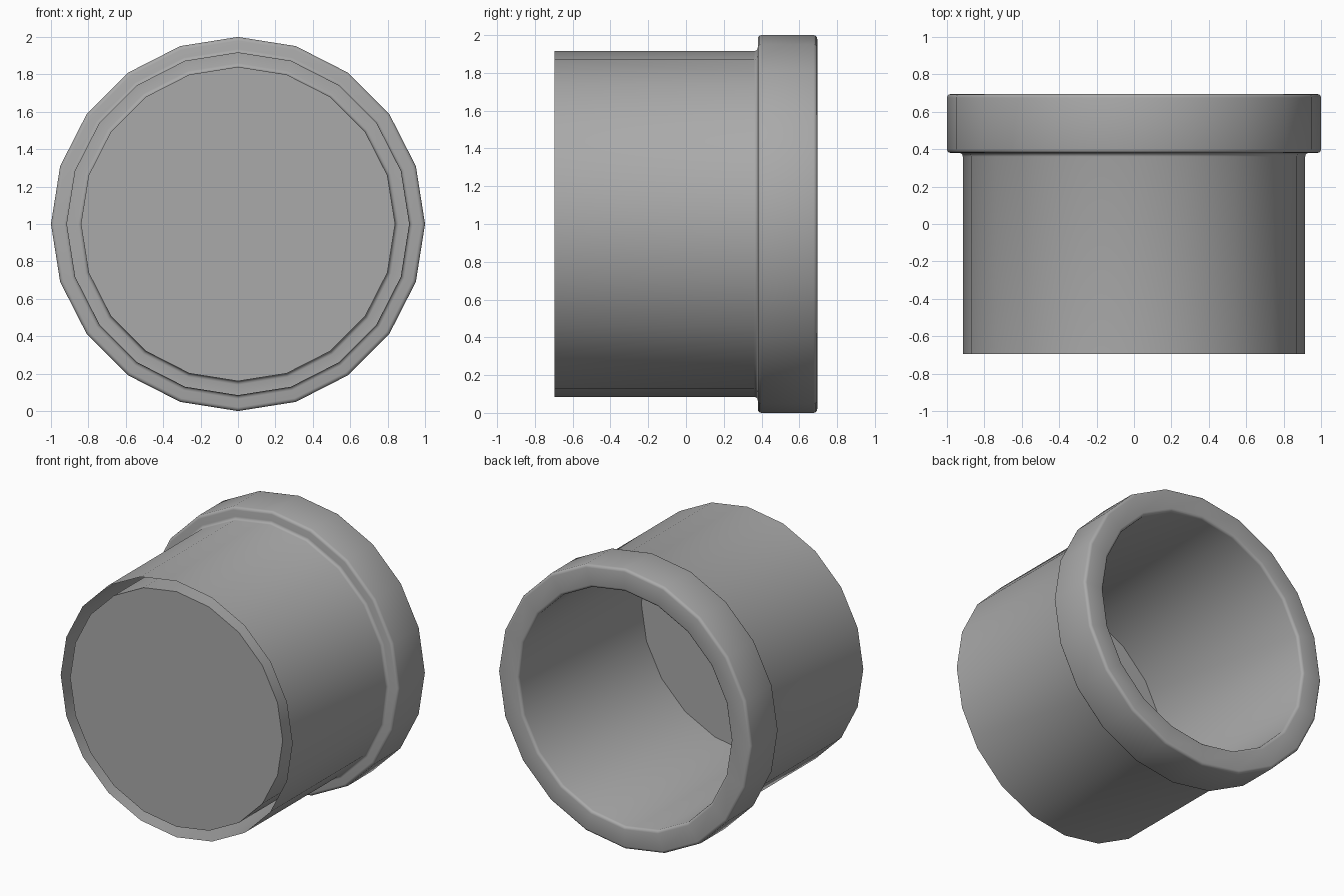
import bpy
import bmesh
from math import sin, cos, pi, radians
from mathutils import Vector

cube = bpy.data.objects.get("Cube")
if cube:
    bpy.data.objects.remove(cube, do_unlink=True)

SIDES = 20
HALF = 0.695        # half length along y
BODY_R, BORE_R, COLLAR_R = 0.915, 0.84, 1.0
COLLAR_Y = 0.38     # front face of the collar
ROUND = 0.02        # size of the rounded edges


def arc(r, y, start, end, steps=3):
    """Quarter round in the radius/length plane, around centre (r, y)."""
    angles = [radians(start + (end - start) * i / steps) for i in range(steps + 1)]
    return [(r + ROUND * cos(a), y + ROUND * sin(a)) for a in angles]


# Single wall: body outside, collar, rear rim, bore, then closed front disk
profile = [(BODY_R, -HALF)]
profile += arc(BODY_R + ROUND, COLLAR_Y - ROUND, 180, 90)
profile += arc(COLLAR_R - ROUND, COLLAR_Y + ROUND, -90, 0)
profile += arc(COLLAR_R - ROUND, HALF - ROUND, 0, 90)
profile += arc(BORE_R + ROUND, HALF - ROUND, 90, 180)
profile += [(BORE_R, -HALF), (0, -HALF)]

# Revolve the profile around the y axis
bm = bmesh.new()
verts = [bm.verts.new((r, y, 1)) for r, y in profile]
edges = [bm.edges.new(pair) for pair in zip(verts, verts[1:])]
bmesh.ops.spin(bm, geom=verts + edges, cent=(0, 0, 1), axis=(0, 1, 0),
               angle=2 * pi, steps=SIDES, use_duplicate=False)
bmesh.ops.remove_doubles(bm, verts=bm.verts, dist=0.0005)

# Make the outer wall face outwards
bm.normal_update()
bmesh.ops.recalc_face_normals(bm, faces=bm.faces)
bm.normal_update()
outer = max(bm.faces, key=lambda f: (f.calc_center_median() - Vector((0, 0, 1))).xz.length)
if outer.normal.dot(outer.calc_center_median() - Vector((0, 0, 1))) < 0:
    bmesh.ops.reverse_faces(bm, faces=bm.faces)

mesh = bpy.data.meshes.new("pipe_cap")
bm.to_mesh(mesh)
bm.free()
cap = bpy.data.objects.new("pipe_cap", mesh)
bpy.context.collection.objects.link(cap)

# Plain grey material
grey = bpy.data.materials.new("plain_grey")
grey.use_nodes = True
colour = (0.4, 0.4, 0.4, 1)
grey.diffuse_color = colour
grey.node_tree.nodes["Principled BSDF"].inputs["Base Color"].default_value = colour
mesh.materials.append(grey)

# Smooth walls with crisp corners
bpy.ops.object.select_all(action='DESELECT')
cap.select_set(True)
bpy.context.view_layer.objects.active = cap
bpy.ops.object.shade_smooth_by_angle(angle=radians(40))
